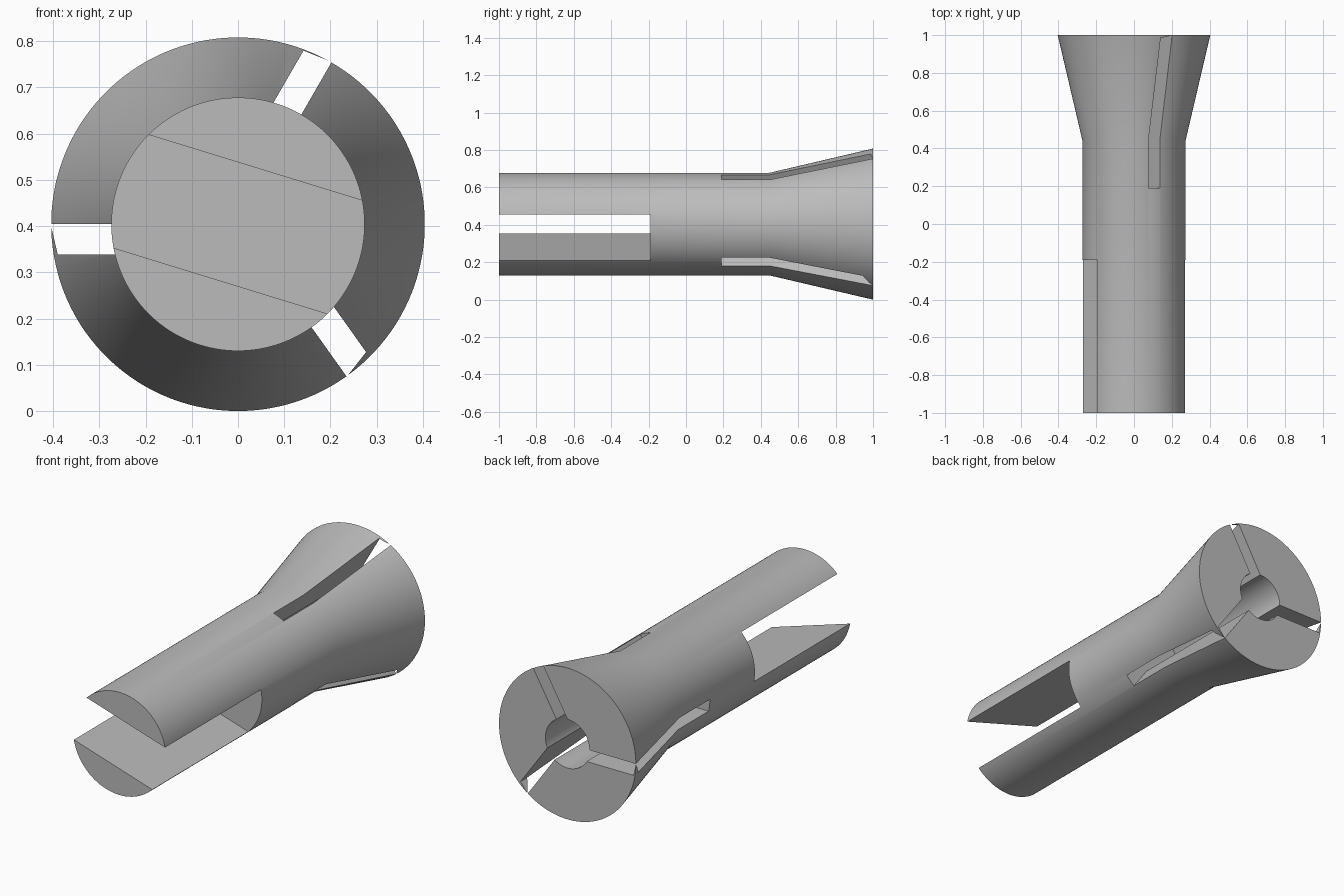
import bpy, bmesh, math
from mathutils import Vector

AXIS_Z = 0.404   # height of the long axis
SIDES = 128

cube = bpy.data.objects.get("Cube")
if cube:
    bpy.data.objects.remove(cube, do_unlink=True)

steel = bpy.data.materials.new("plain_grey")
steel.use_nodes = True
grey = (0.5, 0.5, 0.5, 1)
steel.diffuse_color = grey
steel.node_tree.nodes["Principled BSDF"].inputs["Base Color"].default_value = grey


def finish(name, bm):
    bmesh.ops.recalc_face_normals(bm, faces=bm.faces)
    mesh = bpy.data.meshes.new(name)
    bm.to_mesh(mesh)
    bm.free()
    mesh.materials.append(steel)
    obj = bpy.data.objects.new(name, mesh)
    bpy.context.collection.objects.link(obj)
    return obj


def lathe(name, profile):
    """Solid of revolution about the long axis from (y, radius) pairs."""
    bm = bmesh.new()
    rings = []
    for y, r in profile:
        angles = [(i + 0.5) * math.tau / SIDES for i in range(SIDES)]
        rings.append([bm.verts.new((r * math.cos(a), y, AXIS_Z + r * math.sin(a))) for a in angles])
    for a, b in zip(rings, rings[1:]):
        for i in range(SIDES):
            j = (i + 1) % SIDES
            bm.faces.new((a[i], a[j], b[j], b[i]))
    bm.faces.new(rings[0])
    bm.faces.new(rings[-1])
    return finish(name, bm)


def prism(name, outline, angle, y0, y1):
    """Outline in (along, across) turned by angle about the axis, run from y0 to y1."""
    bm = bmesh.new()
    c, s = math.cos(math.radians(angle)), math.sin(math.radians(angle))
    base = [bm.verts.new((u * c - v * s, y0, AXIS_Z + u * s + v * c)) for u, v in outline]
    face = bm.faces.new(base)
    top = bmesh.ops.extrude_face_region(bm, geom=[face])["geom"]
    verts = [g for g in top if isinstance(g, bmesh.types.BMVert)]
    bmesh.ops.translate(bm, verts=verts, vec=Vector((0, y1 - y0, 0)))
    return finish(name, bm)


# Shaft with flared end
body = lathe("collet_body", [(-1, 0.274), (0.445, 0.274), (1, 0.404)])

# Blind bore in the flared end
cutters = [lathe("bore_cutter", [(0.19, 0.13), (1.1, 0.13)])]

# Tilted open slot across the front end
h = 0.128
cutters.append(prism("front_slot_cutter", [(-0.5, -h), (0.5, -h), (0.5, h), (-0.5, h)],
                     -17.1, -1.1, -0.19))

# Three clamping slots, each with one wall on the axis
for angle, reach in ((180, 0.39), (60, 0.396), (-54.5, 0.386)):
    outline = [(0.03, 0), (0.405, 0), (reach, 0.065), (0.03, 0.065)]
    cutters.append(prism("clamp_slot_cutter", outline, angle, 0.19, 1.1))

# Cut the body, then drop the cutters
bpy.context.view_layer.objects.active = body
body.select_set(True)
for cutter in cutters:
    cutter.hide_render = True
    mod = body.modifiers.new("cut", "BOOLEAN")
    mod.operation = "DIFFERENCE"
    mod.solver = "EXACT"
    mod.object = cutter
    bpy.ops.object.modifier_apply(modifier=mod.name)
    bpy.data.objects.remove(cutter, do_unlink=True)

bpy.ops.object.select_all(action="DESELECT")
body.select_set(True)
bpy.context.view_layer.objects.active = body
bpy.ops.object.shade_smooth_by_angle(angle=math.radians(30))
